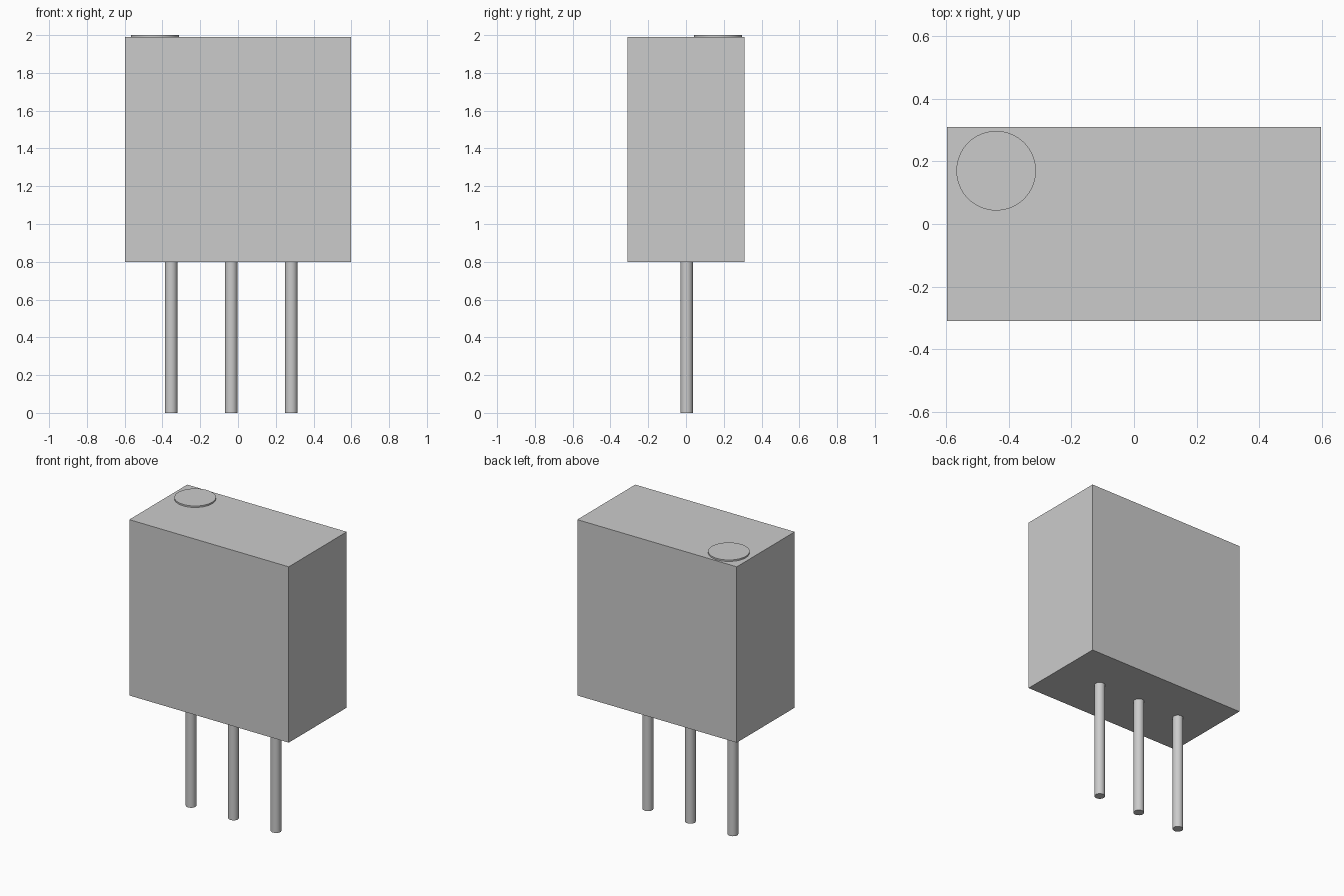
import bpy
import math

cube = bpy.data.objects.get("Cube")
if cube:
    bpy.data.objects.remove(cube, do_unlink=True)

grey = bpy.data.materials.new("light_grey")
grey.use_nodes = True
colour = (0.6, 0.6, 0.6, 1)
grey.diffuse_color = colour
grey.node_tree.nodes["Principled BSDF"].inputs["Base Color"].default_value = colour


def finish(name):
    obj = bpy.context.object
    obj.name = obj.data.name = name
    obj.data.materials.append(grey)
    return obj


def cylinder(name, x, y, radius, bottom, top, sides):
    bpy.ops.mesh.primitive_cylinder_add(
        vertices=sides, radius=radius, depth=top - bottom,
        location=(x, y, (bottom + top) / 2))
    finish(name)
    bpy.ops.object.shade_smooth_by_angle(angle=math.radians(40))


# Rectangular housing
BOTTOM, TOP = 0.8, 1.99
bpy.ops.mesh.primitive_cube_add(size=1, location=(0, 0, (BOTTOM + TOP) / 2))
body = finish("housing")
body.scale = (1.194, 0.62, TOP - BOTTOM)
bpy.ops.object.transform_apply(location=False, rotation=False, scale=True)

# Thin round marker in the back right corner of the lid
cylinder("marker_disc", -0.44, 0.17, 0.127, TOP, 2.0, 64)

# Row of three pins, evenly spaced
for i, side in enumerate(("right", "middle", "left")):
    cylinder(side + "_pin", -0.354 + i * 0.318, 0.004, 0.033, 0, BOTTOM, 32)
